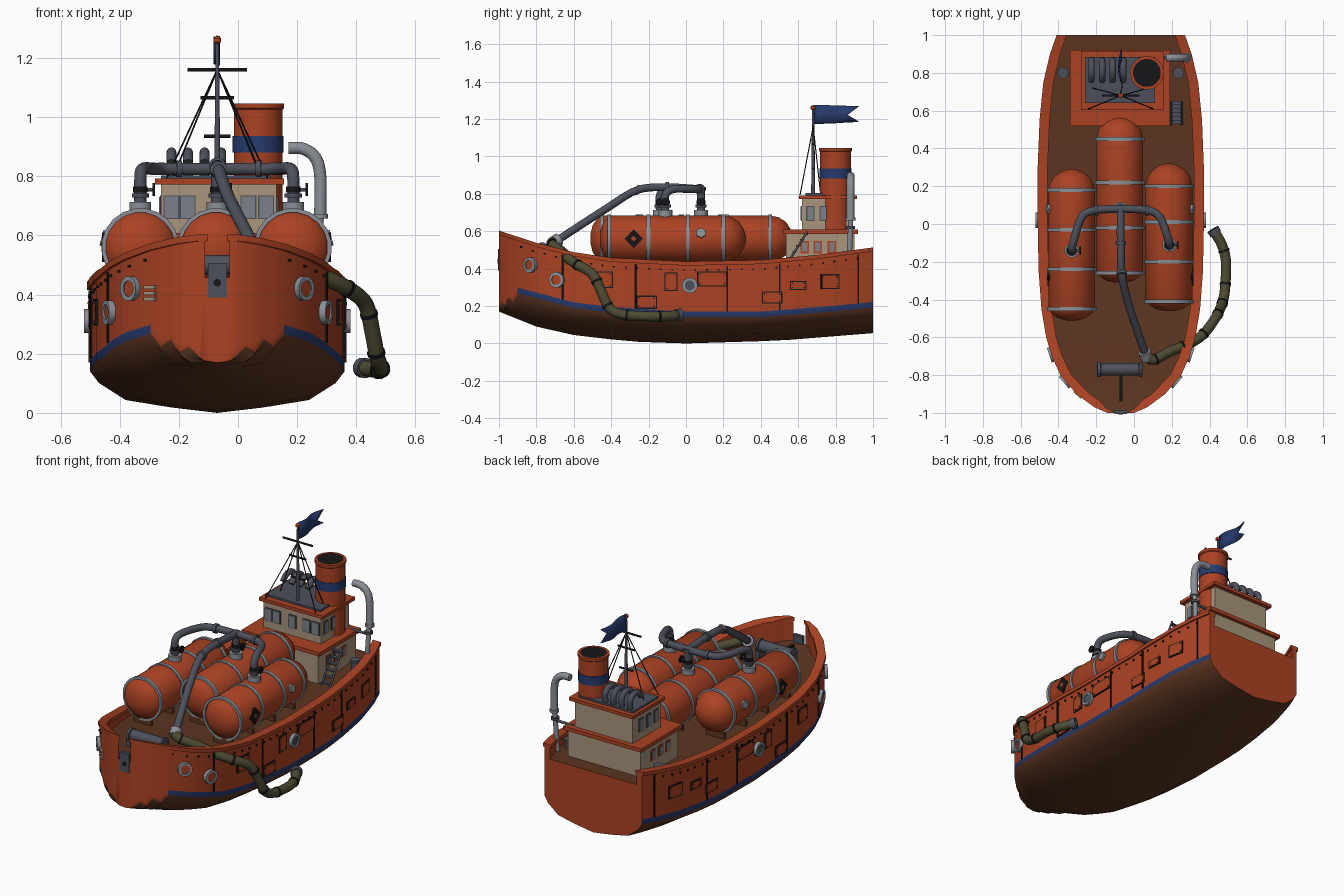
import bpy, bmesh, math
from mathutils import Vector, Matrix, Euler

if "Cube" in bpy.data.objects:
    bpy.data.objects.remove(bpy.data.objects["Cube"])

C = -0.07  # hull centre line in x

def mat(name, r, g, b):
    m = bpy.data.materials.new(name)
    m.diffuse_color = (r, g, b, 1)
    m.use_nodes = True
    m.node_tree.nodes["Principled BSDF"].inputs["Base Color"].default_value = m.diffuse_color
    return m

ORANGE = mat("orange_paint", 0.41, 0.055, 0.017)
BROWN = mat("brown_bottom", 0.108, 0.036, 0.015)
BLUE = mat("blue_paint", 0.020, 0.043, 0.155)
BEIGE = mat("beige_wall", 0.40, 0.30, 0.20)
DARK = mat("dark_grey_pipe", 0.075, 0.08, 0.105)
LIGHT = mat("light_grey_metal", 0.26, 0.28, 0.31)
BLACK = mat("black", 0.008, 0.008, 0.009)
OLIVE = mat("olive_hose", 0.075, 0.068, 0.032)
GLASS = mat("window_grey", 0.20, 0.22, 0.25)

def finish(name, me, mats, smooth=False):
    ob = bpy.data.objects.new(name, me)
    bpy.context.collection.objects.link(ob)
    for m in mats:
        me.materials.append(m)
    if smooth:
        me.shade_smooth()
        me.set_sharp_from_angle(angle=0.7)
    return ob

def from_bm(name, bm, mats, smooth=False):
    bmesh.ops.recalc_face_normals(bm, faces=bm.faces[:])
    me = bpy.data.meshes.new(name)
    bm.to_mesh(me)
    bm.free()
    return finish(name, me, mats, smooth)

def boxes(name, items, m):
    bm = bmesh.new()
    for loc, size, rot in items:
        M = Matrix.Translation(loc) @ Euler(rot).to_matrix().to_4x4() @ Matrix.Diagonal((*size, 1))
        bmesh.ops.create_cube(bm, size=1, matrix=M)
    return from_bm(name, bm, [m])

def box(name, x0, x1, y0, y1, z0, z1, m):
    return boxes(name, [(((x0+x1)/2, (y0+y1)/2, (z0+z1)/2), (x1-x0, y1-y0, z1-z0), (0, 0, 0))], m)

def lathe(name, prof, m, loc, axis=(0, 0, 1), seg=16, closed=False):
    bm = bmesh.new()
    M = Matrix.Translation(loc) @ Vector(axis).to_track_quat('Z', 'Y').to_matrix().to_4x4()
    rings = [[bm.verts.new(M @ Vector((r*math.cos(a), r*math.sin(a), h)))
              for a in (2*math.pi*(k+0.5)/seg for k in range(seg))] for r, h in prof]
    pairs = list(zip(rings, rings[1:])) + ([(rings[-1], rings[0])] if closed else [])
    for a, b in pairs:
        for k in range(seg):
            bm.faces.new((a[k], a[(k+1) % seg], b[(k+1) % seg], b[k]))
    if not closed:
        bm.faces.new(rings[0])
        bm.faces.new(rings[-1])
    return from_bm(name, bm, [m], True)

def disc(name, r, h, m, loc, axis=(0, 0, 1), seg=16):
    return lathe(name, [(r, -h/2), (r, h/2)], m, loc, axis, seg)

def ring(name, r0, r1, h, m, loc, axis=(0, 0, 1), seg=16):
    return lathe(name, [(r0, -h/2), (r1, -h/2), (r1, h/2), (r0, h/2)], m, loc, axis, seg, True)

def smooth_path(pts, n=5):
    P = [Vector(p) for p in pts]
    P = [2*P[0]-P[1]] + P + [2*P[-1]-P[-2]]
    out = []
    for a, b, c, d in zip(P, P[1:], P[2:], P[3:]):
        for k in range(n):
            t = k/n
            out.append(0.5*(2*b + (c-a)*t + (2*a-5*b+4*c-d)*t*t + (3*b-a-3*c+d)*t**3))
    return out + [P[-2]]

def tube(name, pts, r, m, n=5):
    path = smooth_path(pts, n) if n > 1 else [Vector(p) for p in pts]
    cu = bpy.data.curves.new(name, 'CURVE')
    cu.dimensions = '3D'
    cu.bevel_depth, cu.bevel_resolution, cu.use_fill_caps = r, 5, True
    sp = cu.splines.new('POLY')
    sp.points.add(len(path)-1)
    for p, v in zip(sp.points, path):
        p.co = (*v, 1)
    tmp = bpy.data.objects.new(name + "_path", cu)
    me = bpy.data.meshes.new_from_object(tmp)
    bpy.data.objects.remove(tmp)
    me.materials.clear()
    finish(name, me, [m], True)
    return path

# ---- hull curves by station (y, value)
HALF = [(-1, .06), (-.97, .13), (-.9, .225), (-.8, .31), (-.7, .355), (-.6, .385), (-.45, .41), (-.25, .425),
        (0, .43), (.3, .43), (.55, .42), (.75, .40), (.9, .365), (1, .33)]
SHEER = [(-1, .595), (-.8, .53), (-.6, .48), (-.4, .45), (0, .43), (.4, .438), (.7, .465), (1, .505)]
KEEL = [(-1, .17), (-.8, .09), (-.6, .045), (-.3, .01), (0, 0), (.5, .015), (1, .055)]
WATER = [(-1, .19), (-.985, .225), (-.97, .205), (-.95, .25), (-.925, .225), (-.9, .268), (-.6, .19), (-.4, .165),
         (0, .14), (.4, .14), (.8, .172), (1, .192)]

def at(tab, y):
    for (a, u), (b, v) in zip(tab, tab[1:]):
        if y <= b:
            return u + (v-u)*max(0, (y-a)/(b-a))
    return tab[-1][1]

def slope(y):
    return (at(HALF, y+.02) - at(HALF, y-.02))/.04

def inner(y):
    w = at(HALF, y)
    return max(w - .035*math.sqrt(1+slope(y)**2), w*.68)

def deck(y):
    return .40 + .35*(at(SHEER, y)-.43)

stations = sorted({p[0] for t in (HALF, SHEER, WATER) for p in t})

# ---- hull with bottom, stripe, bulwark and deck in one shell
bm = bmesh.new()
ROWS = [1, 1, 1, 1, 2, 0, 0, 0, 1]
for s in (1, -1):
    secs = []
    for y in stations:
        w, zb, zs, zr, wi, d = (at(HALF, y), at(KEEL, y), at(WATER, y), at(SHEER, y), inner(y), deck(y))
        pts = [(f*w, zb+g*(zs-zb)) for f, g in ((0, 0), (.36, .13), (.72, .31), (.93, .72), (1, 1))]
        pts += [(w, zs+.03), (w, zr), (wi, zr), (wi, d), (0, d)]
        secs.append([bm.verts.new((C+s*x, y, z)) for x, z in pts])
    for a, b, y in zip(secs, secs[1:], stations):
        for k, mi in enumerate(ROWS):
            f = bm.faces.new((a[k], a[k+1], b[k+1], b[k]))
            f.material_index = 0 if mi == 2 and y < -.91 else mi
    bm.faces.new(secs[0])
    bm.faces.new(secs[-1])
bmesh.ops.remove_doubles(bm, verts=bm.verts[:], dist=1e-5)
from_bm("hull", bm, [ORANGE, BROWN, BLUE], True)

# ---- rail caps
bm = bmesh.new()
for s in (1, -1):
    secs = []
    for y in stations:
        o, i, z = at(HALF, y)+.01, inner(y)-.008, at(SHEER, y)
        secs.append([bm.verts.new((C+s*x, y, h)) for x, h in ((o, z-.014), (o, z+.008), (i, z+.008), (i, z-.014))])
    for a, b in zip(secs, secs[1:]):
        for k in range(4):
            bm.faces.new((a[k], a[(k+1) % 4], b[(k+1) % 4], b[k]))
    bm.faces.new(secs[0])
    bm.faces.new(secs[-1])
from_bm("rail_cap", bm, [ORANGE], True)

# ---- hull side details: seams, patches, rivets, portholes
def side(s, y, z, size, off=0.0):
    return ((C+s*(at(HALF, y)+off), y, z), size, (0, 0, -s*math.atan(slope(y))))

seams, backs, plates, rivets = [], [], [], []
for s in (1, -1):
    for y in (-.66, -.27, .22, .5, .92):
        z0, z1 = at(WATER, y)+.03, at(SHEER, y)-.02
        seams.append(side(s, y, (z0+z1)/2, (.008, .008, z1-z0), .002))
    for y, z, w, h in ((.14, .345, .16, .08), (.6, .31, .09, .05), (.46, .245, .11, .065), (-.21, .22, .11, .07),
                       (-.44, .34, .1, .09), (.77, .33, .1, .08), (-.08, .33, .07, .1)):
        backs.append(side(s, y, z, (.008, w, h), .001))
        plates.append(side(s, y, z, (.012, w-.012, h-.012), .001))
        rivets += [side(s, y+a*(w/2-.014), z+b*(h/2-.014), (.018, .007, .007)) for a in (1, -1) for b in (1, -1)]
    for k in range(30):
        y = -.88+k*.062
        rivets.append(side(s, y, at(SHEER, y)-.04, (.014, .009, .009)))
    for y, z in ((-.83, .42), (-.69, .34), (.02, .31)):
        n = (s, -slope(y), 0)
        loc = side(s, y, z, None, .006)[0]
        ring("porthole_ring", .027, .042, .03, LIGHT, loc, n, 12)
        disc("porthole_glass", .028, .018, ORANGE if y < 0 else DARK, loc, n, 12)
boxes("hull_seams", seams, BLACK)
boxes("patch_outlines", backs, BLACK)
boxes("patch_plates", plates, ORANGE)
boxes("rivets", rivets, BLACK)
boxes("bow_left_slats", [side(-1, -.9, .385+.02*k, (.02, .05, .012)) for k in range(3)], BEIGE)
box("anchor_plate", C-.032, C+.032, -1.005, -.985, .39, .505, DARK)
disc("anchor_boss", .013, .015, BLACK, (C, -1.0, .44), (0, 1, 0), 10)

# ---- cargo tanks
def tank(cx, y0, y1, bands):
    L = y1-y0
    prof = [(.03, 0), (.075, .012), (.108, .035), (.125, .065), (.125, L-.12), (.116, L-.075), (.09, L-.035),
            (.05, L-.01), (.015, L)]
    lathe("tank", prof, ORANGE, (cx, y0, .56), (0, 1, 0), 20)
    for b in bands:
        ring("tank_band", .118, .132, .02, LIGHT, (cx, b, .56), (0, 1, 0), 20)
        box("tank_saddle", cx-.06, cx+.06, b-.01, b+.01, .395, .46, BROWN)

tank(.185, -.46, .32, (.2, .01, -.2, -.41))
tank(C-.005, -.31, .57, (.45, .22, -.02, -.26))
tank(-.33, -.51, .29, (.18, -.03, -.24, -.45))
for s, cx in ((1, .185), (-1, -.33)):
    boxes("hazard_diamond", [((cx+s*.122, -.28, .56), (.014, .07, .07), (math.pi/4, 0, 0))], BLACK)
    boxes("hazard_mark", [((cx+s*.123, -.28, .56), (.016, .022, .022), (math.pi/4, 0, 0))], ORANGE)
    disc("tank_side_cap", .027, .02, LIGHT, (cx+s*.122, .08, .59), (s, 0, .25), 6)

# ---- deck piping with valves
R = .021
tube("manifold_pipe", [(-.33, -.14, .7), (-.33, -.14, .79), (-.322, -.1, .824), (-.28, .03, .825), (-.22, .07, .825),
     (C, .08, .825), (.08, .07, .825), (.14, .03, .825), (.178, -.07, .824), (.187, -.11, .79), (.187, -.11, .7)], R, DARK)
tube("discharge_pipe", [(C, .08, .825), (C, -.1, .835), (C+.005, -.26, .82), (-.03, -.42, .725), (.06, -.69, .55)], R, DARK)
tube("centre_drop_pipe", [(C, .08, .68), (C, .08, .83)], R, DARK, 1)
for x, y in ((-.33, -.14), (C, .08), (.187, -.11)):
    disc("tank_neck", .038, .045, LIGHT, (x, y, .69), seg=12)
    disc("valve_flange", .03, .014, DARK, (x, y, .735), seg=12)
    disc("valve_body", .025, .02, BLACK, (x, y, .755), seg=12)
    disc("valve_wheel", .022, .008, BLACK, (x+.045, y, .755), (1, 0, 0), 12)
    tube("valve_stem", [(x, y, .755), (x+.045, y, .755)], .006, DARK, 1)
for p, n in (((C, -.1, .835), (0, 1, 0)), ((C+.005, -.26, .82), (0, 1, -.4)), ((-.2, .073, .825), (1, .1, 0)),
             ((.07, .073, .825), (1, -.1, 0)), ((C, .08, .827), (0, 0, 1))):
    disc("pipe_flange", .029, .018, DARK, p, n, 12)
disc("hose_coupling", .034, .045, LIGHT, (.062, -.695, .547), (.09, -.27, -.17), 12)

# ---- olive hose hanging over the side
path = tube("hose", [(.06, -.69, .55), (.1, -.72, .535), (.19, -.675, .5), (.3, -.63, .455), (.37, -.58, .42), (.43, -.5, .37),
            (.455, -.45, .27), (.47, -.41, .19), (.482, -.34, .155), (.487, -.2, .145), (.465, -.11, .145), (.425, -.04, .152)],
            .027, OLIVE)
for k in range(6, len(path)-2, 7):
    ring("hose_band", .02, .031, .012, BLACK, path[k], path[k+1]-path[k-1], 12)
ring("hose_nozzle", .02, .034, .03, DARK, path[-1], path[-1]-path[-2], 12)

# ---- winch and bollards
disc("winch_drum", .034, .2, DARK, (C-.005, -.77, .5), (1, 0, 0), 16)
for x in (-.185, .035):
    disc("winch_flange", .04, .014, DARK, (x, -.77, .5), (1, 0, 0), 16)
    box("winch_leg", x-.012, x+.012, -.8, -.74, .42, .5, DARK)
box("winch_chain", C-.008, C+.008, -.94, -.77, .435, .47, BLACK)
for x in (-.375, .235):
    lathe("bollard", [(.022, 0), (.022, .06), (.03, .062), (.03, .075)], DARK, (x, .8, .4), seg=12)

# ---- deckhouse
box("lower_house", -.32, .17, .535, .9, .39, .59, BEIGE)
box("lower_roof", -.34, .19, .52, .92, .585, .608, ORANGE)
box("upper_house", -.26, .13, .62, .89, .605, .775, BEIGE)
box("upper_roof", -.28, .155, .603, .915, .772, .792, ORANGE)
box("roof_plate", -.26, .11, .64, .885, .79, .803, DARK)
frames, panes, trims = [], [], []
for s in (1, -1):
    xu, xl = (.13, .17) if s > 0 else (-.26, -.32)
    for y in (.665, .735, .81):
        frames.append(((xu, y, .695), (.008, .045, .08), (0, 0, 0)))
        panes.append(((xu+s*.002, y, .695), (.01, .033, .068), (0, 0, 0)))
        trims.append(((xl, y-.03, .515), (.008, .046, .066), (0, 0, 0)))
        panes.append(((xl+s*.002, y-.03, .515), (.01, .028, .048), (0, 0, 0)))
for x in (-.245+.02, -.17, -.065, .035, .095):
    frames.append(((x, .62, .695), (.054, .008, .08), (0, 0, 0)))
    panes.append(((x, .618, .695), (.046, .01, .072), (0, 0, 0)))
boxes("window_frames", frames, DARK)
boxes("lower_window_trims", trims, ORANGE)
boxes("window_panes", panes, GLASS)

# ---- ladder beside the house
boxes("ladder_steps", [((.225, .54+.02*k, .425+.032*k), (.055, .022, .008), (0, 0, 0)) for k in range(6)], DARK)
for x in (.197, .253):
    tube("ladder_side", [(x, .525, .40), (x, .65, .6)], .006, DARK, 1)

# ---- funnel
F = (.068, .8, 0)
lathe("funnel", [(.083, .6), (.083, 1.025), (.089, 1.03), (.089, 1.046), (.074, 1.046), (.074, .98)], ORANGE, F, seg=24)
ring("funnel_band", .08, .0865, .055, BLUE, (F[0], F[1], .908), seg=24)
disc("funnel_mouth", .0745, .01, BLACK, (F[0], F[1], 1.038), seg=24)

# ---- goose neck roof vents and side vent pipe
for k in range(4):
    x = -.225+.056*k
    tube("roof_vent", [(x, .86, .79), (x, .865, .85), (x, .835, .878), (x, .79, .875), (x, .758, .845)], .017, DARK, 4)
tube("side_vent", [(.17, .88, .895), (.22, .88, .893), (.262, .88, .862), (.278, .88, .8), (.278, .88, .67)], .021, LIGHT)
tube("side_vent_lower", [(.278, .88, .67), (.272, .88, .62), (.262, .87, .4)], .014, LIGHT, 1)
disc("vent_flange", .027, .016, LIGHT, (.278, .88, .665), seg=12)
disc("vent_flange", .024, .016, DARK, (.272, .88, .62), seg=12)
tube("vent_bracket", [(.15, .88, .607), (.272, .88, .607)], .008, DARK, 1)

# ---- mast, yards, stays and flag
MX, MY = C, .68
lathe("mast", [(.011, .79), (.006, 1.25)], DARK, (MX, MY, 0), seg=10)
lathe("mast_ball", [(.004, -.014), (.014, -.006), (.014, .006), (.004, .014)], ORANGE, (MX, MY, 1.26), seg=10)
for z, h in ((1.16, .1), (1.065, .056), (.935, .045)):
    tube("yard", [(MX-h, MY, z), (MX+h, MY, z)], .006, BLACK, 1)
for x, y in ((-.24, .61), (.1, .61), (-.22, .72), (.08, .72)):
    tube("stay", [(MX, MY, 1.16), (x, y, .795)], .0028, BLACK, 1)

bm = bmesh.new()
cols = []
for k in range(9):
    t = k/8
    wave = .009*math.sin(t*7)
    cols.append([bm.verts.new((MX+wave, MY+.008+t*l, z)) for l, z in
                 ((.235, 1.172+.012*t), (.175, 1.222), (.235, 1.275-.006*t))])
for a, b in zip(cols, cols[1:]):
    for k in (0, 1):
        bm.faces.new((a[k], a[k+1], b[k+1], b[k]))
flag = from_bm("flag", bm, [BLUE], True)
flag.modifiers.new("thickness", 'SOLIDIFY').thickness = .005
